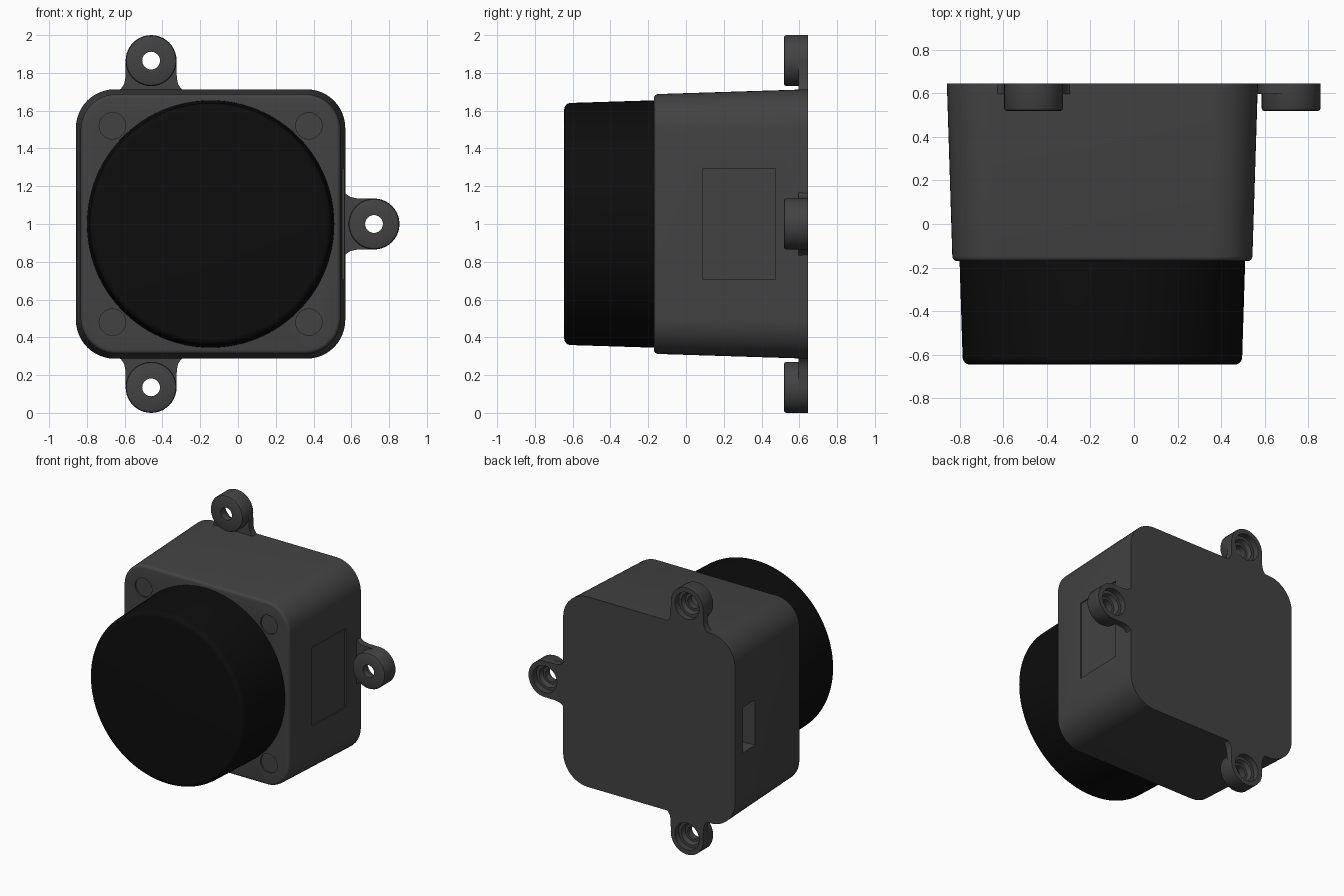
import bpy, bmesh, math
from mathutils import Matrix

if "Cube" in bpy.data.objects:
    bpy.data.objects.remove(bpy.data.objects["Cube"])

CX, CZ = -0.145, 1.0          # axis of housing and dome
BACK, FRONT = 0.645, -0.17


def material(name, v):
    m = bpy.data.materials.new(name)
    m.diffuse_color = (v, v, v, 1)
    m.use_nodes = True
    m.node_tree.nodes["Principled BSDF"].inputs["Base Color"].default_value = m.diffuse_color
    return m


GREY, BLACK = material("dark_grey", 0.055), material("black", 0.004)


def finish(name, bm, mat=None):
    bmesh.ops.recalc_face_normals(bm, faces=bm.faces)
    me = bpy.data.meshes.new(name)
    bm.to_mesh(me)
    bm.free()
    ob = bpy.data.objects.new(name, me)
    bpy.context.collection.objects.link(ob)
    if mat:
        me.materials.append(mat)
    return ob


def smooth(ob):
    bpy.ops.object.select_all(action='DESELECT')
    ob.select_set(True)
    bpy.context.view_layer.objects.active = ob
    bpy.ops.object.shade_smooth_by_angle(angle=math.radians(30))


def loft(bm, rings, caps=True, closed=False):
    """Bridge equal-length rings of points; cap the ends or close the loop."""
    vs = [[bm.verts.new(p) for p in r] for r in rings]
    n = len(vs[0])
    pairs = list(zip(vs, vs[1:])) + ([(vs[-1], vs[0])] if closed else [])
    for a, b in pairs:
        for i in range(n):
            j = (i + 1) % n
            bm.faces.new((a[i], a[j], b[j], b[i]))
    if caps and not closed:
        bm.faces.new(vs[0])
        bm.faces.new(vs[-1])


def circle(r, y, cx, cz, n):
    return [(cx + r * math.cos(2 * math.pi * i / n), y,
             cz + r * math.sin(2 * math.pi * i / n)) for i in range(n)]


def rounded_square(h, r, y, n=12):
    pts = []
    for q in range(4):
        mid = math.pi / 4 + q * math.pi / 2
        sx, sz = math.copysign(1, math.cos(mid)), math.copysign(1, math.sin(mid))
        for k in range(n + 1):
            a = q * math.pi / 2 + k / n * math.pi / 2
            pts.append((CX + sx * (h - r) + r * math.cos(a), y,
                        CZ + sz * (h - r) + r * math.sin(a)))
    return pts


# Housing: tapered rounded box with a soft front rim
bm = bmesh.new()
rings = [rounded_square(0.713, 0.205, BACK)]
for k in range(5):
    a = k / 4 * math.pi / 2
    inset = 0.022 * (1 - math.cos(a))
    rings.append(rounded_square(0.688 - inset, 0.19 - inset, FRONT + 0.022 * (1 - math.sin(a))))
loft(bm, rings)
housing = finish("housing", bm, GREY)


def cut(bm):
    cutter = finish("cutter", bm)
    cutter.hide_render = True
    mod = housing.modifiers.new("cut", 'BOOLEAN')
    mod.operation, mod.solver, mod.object = 'DIFFERENCE', 'EXACT', cutter
    bpy.context.view_layer.objects.active = housing
    bpy.ops.object.modifier_apply(modifier=mod.name)
    bpy.data.objects.remove(cutter)


def box(center, size, turn):
    bm = bmesh.new()
    bmesh.ops.create_cube(bm, size=1, matrix=Matrix.Translation(center)
                          @ Matrix.Rotation(turn, 4, 'Z') @ Matrix.Diagonal((*size, 1)))
    return bm


# Shallow round screw recesses in the front corners
bm = bmesh.new()
for sx in (-1, 1):
    for sz in (-1, 1):
        loft(bm, [circle(0.07, y, CX + sx * 0.52, CZ + sz * 0.52, 32)
                  for y in (FRONT - 0.05, FRONT + 0.012)])
cut(bm)
# Shallow label panel on the right, connector slot on the left
cut(box((0.558 + 0.04, 0.28, CZ), (0.1, 0.385, 0.59), -0.03))
cut(box((-0.85, 0.472, CZ), (0.3, 0.15, 0.34), 0.03))
smooth(housing)

# Dome: short tapered drum with a rounded front edge
bm = bmesh.new()
rings = [circle(0.655, FRONT + 0.01, CX, CZ, 96)]
for k in range(7):
    a = k / 6 * math.pi / 2
    rings.append(circle(0.641 - 0.035 * (1 - math.cos(a)),
                        -0.645 + 0.035 * (1 - math.sin(a)), CX, CZ, 96))
loft(bm, rings)
smooth(finish("sensor_drum", bm, BLACK))

# Mounting ears: hollow boss with counterbore, plus a thin flared web
BOSS = [(0.047, 0.518), (0.123, 0.518), (0.131, 0.522), (0.135, 0.53), (0.135, BACK),
        (0.1, BACK), (0.1, 0.6), (0.078, 0.6), (0.065, 0.57), (0.047, 0.57)]
FLARE = [(0.18, -0.165), (0.158, -0.147), (0.143, -0.125), (0.136, -0.09), (0.134, 0.0)]


def mounting_ear(name, x, z, turn):
    place = Matrix.Translation((x, 0, z)) @ Matrix.Rotation(turn, 4, 'Y')
    bm = bmesh.new()
    loft(bm, [circle(r, y, 0, 0, 40) for r, y in BOSS], closed=True)
    arc = [(0.12 * math.cos(a), 0.12 * math.sin(a))
           for a in (math.pi * (1 + k / 20) for k in range(21))]
    outline = [(-v, u) for v, u in FLARE] + arc + FLARE[::-1]
    loft(bm, [[(v, y, u) for v, u in outline] for y in (0.595, BACK)])
    bm.transform(place)
    smooth(finish(name, bm, GREY))


mounting_ear("top_mounting_ear", -0.46, CZ + 0.865, 0)
mounting_ear("bottom_mounting_ear", -0.46, CZ - 0.865, math.pi)
mounting_ear("side_mounting_ear", 0.72, CZ, math.pi / 2)
